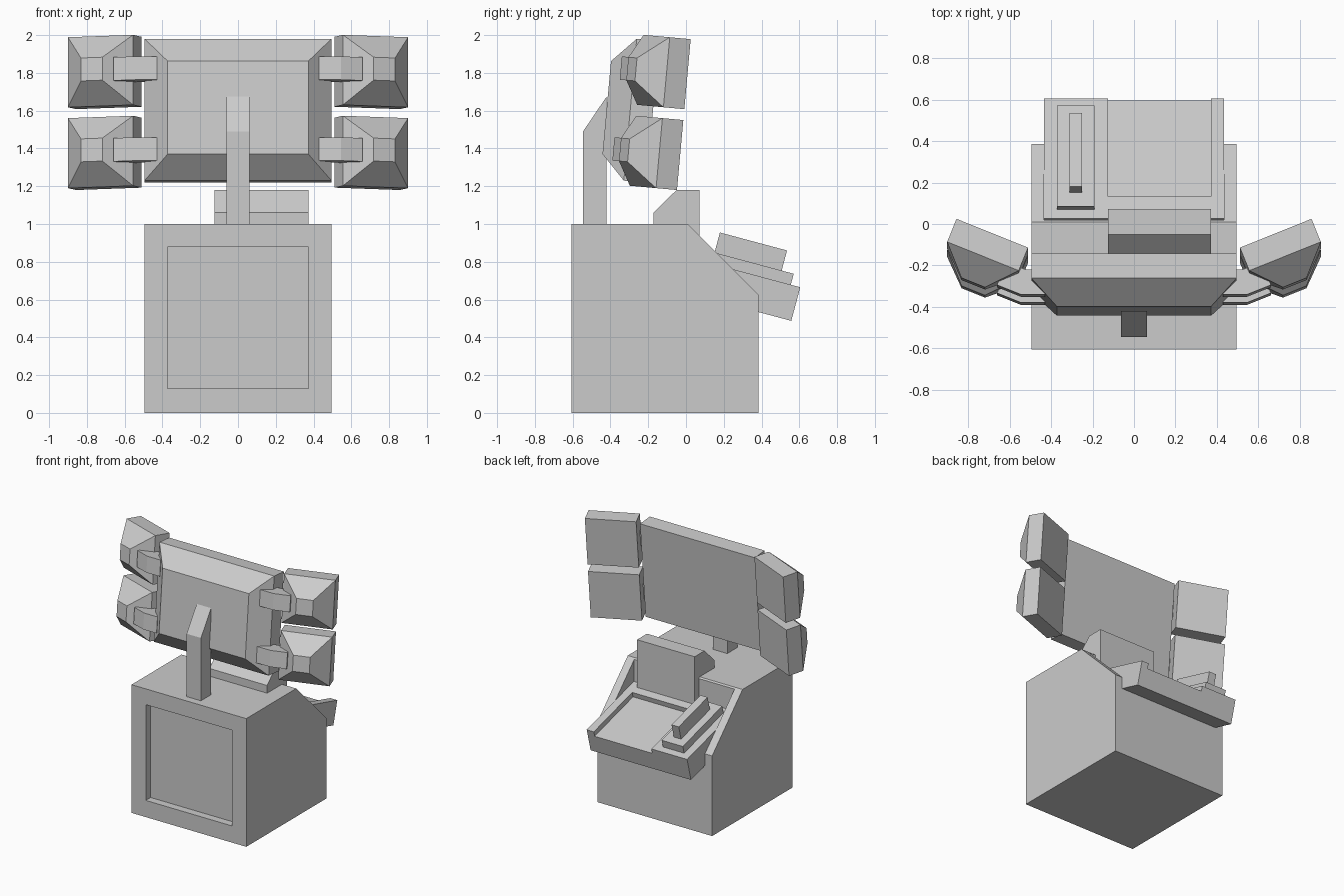
import bpy, bmesh
from math import radians
from mathutils import Matrix, Vector

if "Cube" in bpy.data.objects:
    bpy.data.objects.remove(bpy.data.objects["Cube"])


def finish(name, bm, matrix=Matrix()):
    bmesh.ops.recalc_face_normals(bm, faces=bm.faces)
    mesh = bpy.data.meshes.new(name)
    bm.to_mesh(mesh)
    bm.free()
    obj = bpy.data.objects.new(name, mesh)
    obj.matrix_world = matrix
    bpy.context.collection.objects.link(obj)
    return obj


def loft(name, rings, matrix=Matrix()):
    """Skin matching rings of points and cap both ends."""
    bm = bmesh.new()
    loops = [[bm.verts.new(p) for p in ring] for ring in rings]
    n = len(loops[0])
    for a, b in zip(loops, loops[1:]):
        for i in range(n):
            j = (i + 1) % n
            bm.faces.new((a[i], a[j], b[j], b[i]))
    bm.faces.new(loops[0])
    bm.faces.new(loops[-1])
    return finish(name, bm, matrix)


def side_prism(name, profile, x0, x1):
    return loft(name, [[(x, y, z) for y, z in profile] for x in (x0, x1)])


def plan_prism(name, profile, z0, z1, matrix=Matrix()):
    return loft(name, [[(x, y, z) for x, y in profile] for z in (z0, z1)], matrix)


def box(name, x, y, z, matrix=Matrix()):
    rect = [(x[0], y[0]), (x[1], y[0]), (x[1], y[1]), (x[0], y[1])]
    return plan_prism(name, rect, z[0], z[1], matrix)


def housing(name, rings, matrix):
    """Rectangular sections (half width, half height, y) lofted along y."""
    return loft(name, [[(-w, y, -h), (w, y, -h), (w, y, h), (-w, y, h)]
                       for w, h, y in rings], matrix)


def cut(target, cutter):
    mod = target.modifiers.new(cutter.name, 'BOOLEAN')
    mod.operation = 'DIFFERENCE'
    mod.solver = 'EXACT'
    mod.object = cutter
    cutter.hide_render = True
    cutter.display_type = 'WIRE'


# Cabinet with sloped rear, front panel recess and console well
cabinet = side_prism("cabinet", [(-.605, 0), (.385, 0), (.385, .625),
                                 (.01, 1), (-.605, 1)], -.495, .495)
cut(cabinet, box("front_panel_cutter", (-.372, .372), (-.8, -.545), (.13, .877)))
cut(cabinet, side_prism("console_well_cutter", [(.02, 1.2), (.02, .75), (.5, .6),
                                                (.5, 1.2)], -.433, .433))

# Chamfered block behind the console
side_prism("console_block", [(.072, .75), (.072, 1.18), (-.05, 1.18),
                             (-.172, 1.06), (-.172, .95), (.0, .75)], -.125, .372)

# Tilted console tray, pad and lever
tray_m = Matrix.Translation((0, .605, .665)) @ Matrix.Rotation(radians(-15), 4, 'X')
tray = box("console_tray", (-.433, .433), (-.6, 0), (-.184, 0), tray_m)
cut(tray, box("tray_recess_cutter", (-.125, .372), (-.49, .2), (-.04, .2), tray_m))
box("lever_pad", (-.372, -.19), (-.554, -.052), (-.01, .06), tray_m)
box("lever", (-.312, -.25), (-.486, -.118), (.05, .17), tray_m)

# Display support post
side_prism("display_post", [(-.545, .98), (-.42, .98), (-.42, 1.675), (-.545, 1.49)],
           -.062, .062)

# Main display, tilted
display_m = Matrix.Translation((0, -.295, 1.605)) @ Matrix.Rotation(radians(-5.2), 4, 'X')
housing("main_display", [(.495, .377, .12), (.495, .377, 0), (.372, .247, -.125)],
        display_m)

# Four side displays with bent brackets
bracket = [(.43, -.07), (.545, -.07), (.66, -.024), (.617, .087), (.52, .05), (.43, .05)]
for side, s in (("right", 1), ("left", -1)):
    for level, z in (("upper", .215), ("lower", -.215)):
        pod_m = (display_m @ Matrix.Translation((s * .683, .215, z))
                 @ Matrix.Rotation(radians(s * 22), 4, 'Z'))
        housing(f"{level}_{side}_display",
                [(.186, .186, 0), (.186, .186, -.12), (.061, .061, -.245)], pod_m)
        plan_prism(f"{level}_{side}_bracket", [(s * x, y) for x, y in bracket],
                   z - .062, z + .062, display_m)
